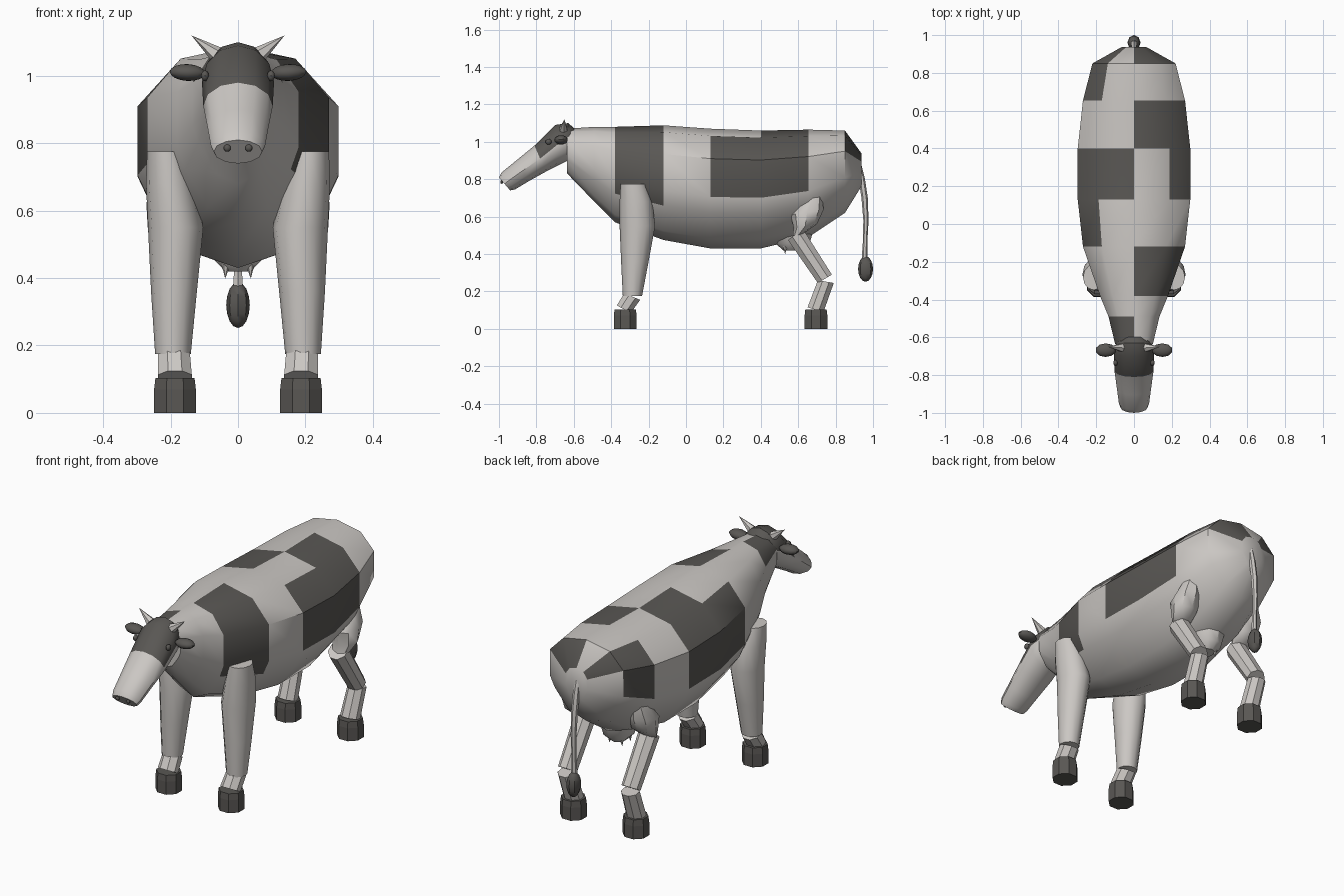
import bpy, bmesh, math
from mathutils import Vector, Matrix

if "Cube" in bpy.data.objects:
    bpy.data.objects.remove(bpy.data.objects["Cube"])


def material(name, rgb):
    m = bpy.data.materials.new(name)
    m.diffuse_color = (*rgb, 1)
    m.use_nodes = True
    m.node_tree.nodes["Principled BSDF"].inputs["Base Color"].default_value = m.diffuse_color
    return m


LIGHT = material("pale_hide", (0.60, 0.575, 0.55))
DARK = material("dark_hide", (0.10, 0.095, 0.088))


def finish(name, bm, mats, angle):
    bmesh.ops.recalc_face_normals(bm, faces=bm.faces)
    me = bpy.data.meshes.new(name)
    bm.to_mesh(me)
    bm.free()
    ob = bpy.data.objects.new(name, me)
    bpy.context.collection.objects.link(ob)
    for m in mats:
        me.materials.append(m)
    bpy.ops.object.select_all(action='DESELECT')
    ob.select_set(True)
    bpy.context.view_layer.objects.active = ob
    if angle:
        bpy.ops.object.shade_smooth_by_angle(angle=math.radians(angle))
    return ob


def loft(name, rings, mats, rule=None, angle=40):
    """Skin closed rings of points; rule(ring, side) picks the material."""
    bm = bmesh.new()
    vs = [[bm.verts.new(p) for p in r] for r in rings]
    n = len(vs[0])
    for i in range(len(vs) - 1):
        for j in range(n):
            k = (j + 1) % n
            f = bm.faces.new((vs[i][j], vs[i][k], vs[i + 1][k], vs[i + 1][j]))
            f.material_index = rule(i, j) if rule else 0
    bm.faces.new(vs[0])
    bm.faces.new(vs[-1])
    return finish(name, bm, mats, angle)


def oval(cx, w, a, b, n=8, flat=False):
    """Ring through two (y, z) points a and b with half width w."""
    a, b = Vector((0, *a)), Vector((0, *b))
    mid, half = (a + b) / 2, (a - b) / 2
    ph = math.pi / n if flat else 0
    s = 1 / math.cos(math.pi / n) if flat else 1
    return [mid + half * s * math.cos(t) + Vector((cx + w * s * math.sin(t), 0, 0))
            for t in (2 * math.pi * k / n + ph for k in range(n))]


def ball(name, c, r, mat, seg=10, tilt=0):
    bm = bmesh.new()
    m = Matrix.Translation(c) @ Matrix.Rotation(tilt, 4, 'Y') @ Matrix.Diagonal((*r, 1))
    bmesh.ops.create_uvsphere(bm, u_segments=seg, v_segments=8, radius=1, matrix=m)
    return finish(name, bm, [mat], 40)


def cone(name, p, q, r, mat, seg=6):
    p, q = Vector(p), Vector(q)
    d = q - p
    bm = bmesh.new()
    m = Matrix.Translation((p + q) / 2) @ d.to_track_quat('Z', 'Y').to_matrix().to_4x4()
    bmesh.ops.create_cone(bm, cap_ends=True, segments=seg, radius1=r, radius2=0,
                          depth=d.length, matrix=m)
    return finish(name, bm, [mat], 0)


# Body: half cross-section as width and height fractions, top to bottom
HALF = [(0, 1), (.63, .94), (1, .75), (1, .43), (.87, .3), (.5, .08), (0, 0)]
SECTION = HALF + [(-x, z) for x, z in HALF[-2:0:-1]]
# Stations: y, top, bottom, half width
STATIONS = [(-.635, 1.07, .83, .10), (-.49, 1.08, .68, .135), (-.38, 1.08, .57, .18),
            (-.12, 1.088, .475, .27), (.13, 1.07, .43, .298), (.40, 1.06, .43, .298),
            (.655, 1.065, .49, .27), (.85, 1.06, .62, .22), (.937, .94, .76, .065)]
# Dark patches by station and strip
RIGHT = {2: (0, 1, 2, 3), 4: (1, 2), 5: (0, 1, 2), 7: (0, 1)}
LEFT = {0: (0, 1), 3: (1, 2), 4: (0, 1, 2), 6: (1, 2), 7: (1,)}


def patches(i, j):
    return int(j in RIGHT.get(i, ())) if j < 6 else int(11 - j in LEFT.get(i, ()))


loft("body", [[(x * w, y, b + z * (t - b)) for x, z in SECTION]
              for y, t, b, w in STATIONS], [LIGHT, DARK], patches)

# Head: dark crown, pale muzzle and cheeks
loft("head", [oval(0, .07, (-.595, 1.07), (-.60, .93), 12),
              oval(0, .095, (-.63, 1.10), (-.63, .90), 12),
              oval(0, .107, (-.70, 1.09), (-.68, .875), 12),
              oval(0, .103, (-.81, .98), (-.75, .84), 12),
              oval(0, .09, (-.905, .902), (-.845, .787), 12),
              oval(0, .08, (-.985, .837), (-.915, .745), 12),
              oval(0, .072, (-1.0, .81), (-.94, .74), 12)],
     [LIGHT, DARK], lambda i, j: int(i < 3 and j in (0, 1, 2, 9, 10, 11)))

for side, s in (("right", 1), ("left", -1)):
    # Ears, eyes, horns and nostrils
    ball(side + "_ear", (s * .15, -.668, 1.01), (.055, .036, .025), DARK, tilt=s * -.05)
    ball(side + "_eye", (s * .098, -.735, 1.0), (.012, .016, .016), DARK)
    cone(side + "_horn", (s * .065, -.655, 1.065), (s * .138, -.65, 1.12), .024, LIGHT)
    ball(side + "_nostril", (s * .032, -.985, .786), (.011, .008, .011), DARK)

    # Front leg
    loft(side + "_front_leg",
         [oval(s * .213, .057, (-.350, .775), (-.215, .775), 12),
          oval(s * .202, .071, (-.355, .68), (-.18, .68), 12),
          oval(s * .185, .082, (-.355, .55), (-.165, .55), 12),
          oval(s * .190, .068, (-.347, .36), (-.20, .36), 12),
          oval(s * .193, .053, (-.338, .175), (-.235, .175), 12)], [LIGHT])
    loft(side + "_front_pastern",
         [oval(s * .19, .047, (-.330, .190), (-.245, .155), flat=True),
          oval(s * .187, .050, (-.370, .125), (-.295, .085), flat=True)], [LIGHT], angle=0)

    # Hind leg
    loft(side + "_thigh",
         [oval(s * .195, .045, (.63, .70), (.73, .71)),
          oval(s * .200, .072, (.56, .61), (.735, .635)),
          oval(s * .200, .068, (.575, .54), (.70, .56)),
          oval(s * .195, .048, (.57, .49), (.63, .51))], [LIGHT])
    loft(side + "_shank",
         [oval(s * .19, .050, (.545, .475), (.625, .535), flat=True),
          oval(s * .19, .046, (.705, .245), (.78, .29), flat=True)], [LIGHT], angle=0)
    loft(side + "_hind_pastern",
         [oval(s * .19, .044, (.705, .26), (.79, .245), flat=True),
          oval(s * .187, .048, (.65, .115), (.735, .09), flat=True)], [LIGHT], angle=0)

    # Hooves
    for leg, y in (("front", -.325), ("hind", .695)):
        loft(f"{side}_{leg}_hoof",
             [oval(s * .187, w, (y - d, z), (y + d, z), flat=True)
              for w, d, z in ((.058, .057, .103), (.062, .061, .07), (.062, .061, 0))],
             [DARK], angle=0)

    # Teats
    for leg, y in (("front", .53), ("hind", .60)):
        cone(f"{side}_{leg}_teat", (s * .036, y, .44), (s * .038, y, .398), .013, LIGHT)

# Udder
loft("udder", [oval(0, w, (y0, z), (y1, z), 10) for w, y0, y1, z in
               ((.09, .46, .68, .52), (.075, .48, .66, .455), (.04, .52, .62, .42))], [LIGHT])

# Tail with tuft
loft("tail", [oval(0, r, (y - r, z), (y + r, z), 6) for y, z, r in
              ((.925, .88, .012), (.94, .80, .017), (.955, .70, .017),
               (.962, .58, .014), (.958, .47, .012), (.955, .37, .016))], [LIGHT])
ball("tail_tuft", (0, .96, .32), (.035, .04, .068), DARK, seg=8)
